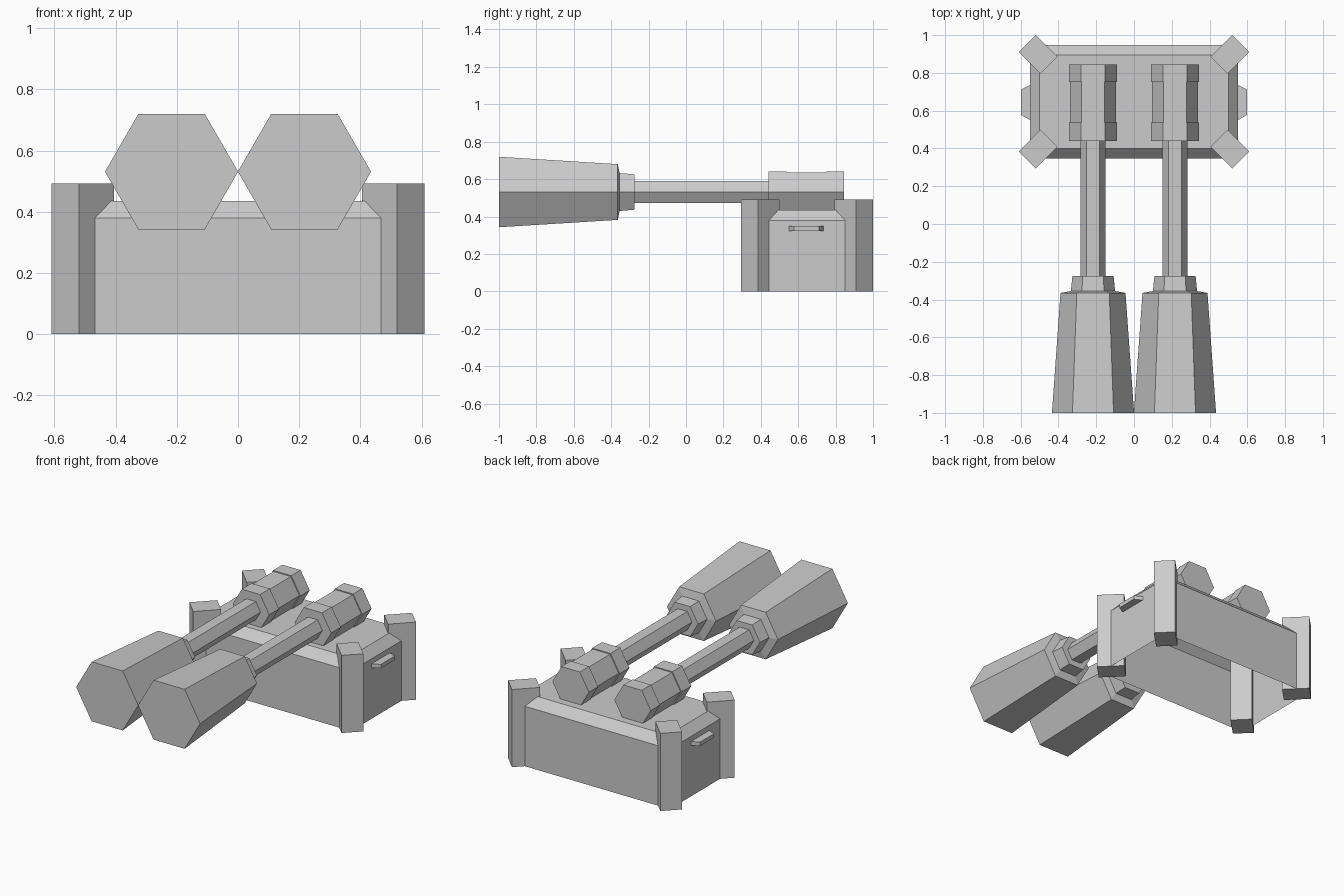
import bpy
import bmesh
from math import cos, sin, radians

default = bpy.data.objects.get("Cube")
if default:
    bpy.data.objects.remove(default, do_unlink=True)

grey = bpy.data.materials.new("plain grey")
grey.use_nodes = True
COLOUR = (0.6, 0.6, 0.6, 1)
grey.diffuse_color = COLOUR
grey.node_tree.nodes["Principled BSDF"].inputs["Base Color"].default_value = COLOUR

BASE_Y = 0.647  # centre of the base along y


def loft(name, rings, cap_start=True, cap_end=True):
    """Join equal rings of points into one flat-shaded object."""
    bm = bmesh.new()
    loops = [[bm.verts.new(p) for p in ring] for ring in rings]
    for a, b in zip(loops, loops[1:]):
        n = len(a)
        for i in range(n):
            j = (i + 1) % n
            bm.faces.new((a[i], a[j], b[j], b[i]))
    if cap_start:
        bm.faces.new(loops[0][::-1])
    if cap_end:
        bm.faces.new(loops[-1])
    bmesh.ops.recalc_face_normals(bm, faces=bm.faces)
    mesh = bpy.data.meshes.new(name)
    bm.to_mesh(mesh)
    bm.free()
    mesh.materials.append(grey)
    obj = bpy.data.objects.new(name, mesh)
    bpy.context.collection.objects.link(obj)
    return obj


def rectangle(hx, hy, z):
    return [(sx * hx, BASE_Y + sy * hy, z)
            for sx, sy in ((-1, -1), (1, -1), (1, 1), (-1, 1))]


def hexagon(x, y, z, radius):
    return [(x + radius * cos(radians(60 * k)), y, z + radius * sin(radians(60 * k)))
            for k in range(6)]


# Base shell: sloped top edge, open underneath
loft("base_shell",
     [rectangle(0.55, 0.3, 0), rectangle(0.55, 0.3, 0.38), rectangle(0.5, 0.247, 0.435)],
     cap_start=False)

# Diagonal corner posts
POST_PLAN = [(0.52, 0.353), (0.61, 0.263), (0.495, 0.148), (0.405, 0.238)]
for sx, side in ((1, "left"), (-1, "right")):
    for sy, end in ((1, "rear"), (-1, "front")):
        loft(f"{end}_{side}_post",
             [[(sx * x, BASE_Y + sy * y, z) for x, y in POST_PLAN] for z in (0, 0.492)])

# Tapered grab handles on the end walls
for sx, side in ((1, "left"), (-1, "right")):
    plan = [(0.545, -0.1), (0.598, -0.07), (0.598, 0.065), (0.545, 0.092)]
    loft(f"{side}_handle",
         [[(sx * x, BASE_Y + y, z) for x, y in plan] for z in (0.323, 0.348)])

# Twin six-sided barrels: (y, radius) profile from muzzle to breech
PROFILE = [(-1, 0.2175), (-0.365, 0.172), (-0.355, 0.117), (-0.275, 0.109),
           (-0.275, 0.067), (0.44, 0.067), (0.44, 0.128), (0.537, 0.128),
           (0.537, 0.121), (0.752, 0.121), (0.752, 0.128), (0.845, 0.128)]
for sx, side in ((1, "left"), (-1, "right")):
    loft(f"{side}_barrel", [hexagon(sx * 0.217, y, 0.531, r) for y, r in PROFILE])
